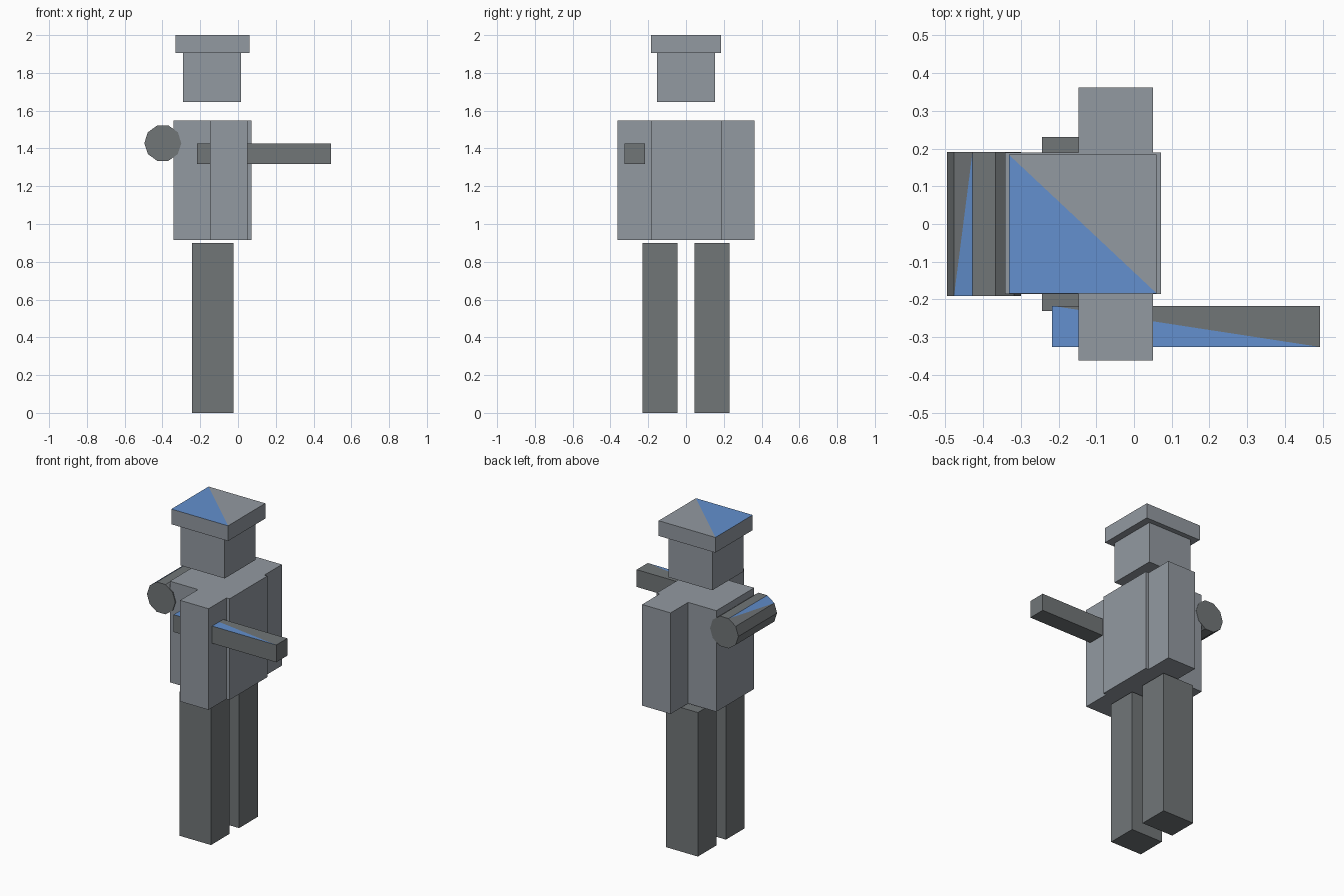
import bpy
import bmesh
import math
from mathutils import Vector

if "Cube" in bpy.data.objects:
    bpy.data.objects.remove(bpy.data.objects["Cube"], do_unlink=True)


def material(name, rgb):
    mat = bpy.data.materials.new(name)
    mat.use_nodes = True
    color = (*rgb, 1)
    mat.diffuse_color = color
    mat.node_tree.nodes["Principled BSDF"].inputs["Base Color"].default_value = color
    return mat


light_grey = material("light grey", (0.29, 0.32, 0.355))
dark_grey = material("dark grey", (0.165, 0.18, 0.187))
blue = material("blue", (0.125, 0.28, 0.62))


def finish(name, bm, mat):
    mesh = bpy.data.meshes.new(name)
    bm.normal_update()
    bm.to_mesh(mesh)
    bm.free()
    mesh.materials.append(mat)
    mesh.materials.append(blue)
    obj = bpy.data.objects.new(name, mesh)
    bpy.context.collection.objects.link(obj)


def paint_half(face, start, end):
    """Split a four-sided face from start to end and paint the half nearest -y."""
    def nearest(p):
        return min(face.verts, key=lambda v: (v.co.xy - Vector(p)).length)
    halves = [face, bmesh.utils.face_split(face, nearest(start), nearest(end))[0]]
    min(halves, key=lambda f: f.calc_center_median().y).material_index = 1


def box(name, x, y, z, mat, painted_top=False):
    bm = bmesh.new()
    bmesh.ops.create_cube(bm, size=1)
    for v in bm.verts:
        v.co = [r[0] if c < 0 else r[1] for c, r in zip(v.co, (x, y, z))]
    if painted_top:
        bm.normal_update()
        top = max(bm.faces, key=lambda f: f.normal.z)
        paint_half(top, (x[0], y[1]), (x[1], y[0]))
    finish(name, bm, mat)


# Head and hat
box("head", (-0.29, 0.015), (-0.153, 0.153), (1.647, 1.905), light_grey)
box("hat", (-0.332, 0.06), (-0.184, 0.184), (1.905, 2), light_grey, True)

# Torso, arms and legs
box("torso", (-0.342, 0.071), (-0.185, 0.189), (0.915, 1.547), light_grey)
for side, sign in (("left", 1), ("right", -1)):
    arm_y = sorted((sign * 0.185, sign * 0.362))
    leg_y = sorted((sign * 0.046, sign * 0.231))
    box(side + "_arm", (-0.147, 0.05), arm_y, (0.915, 1.547), light_grey)
    box(side + "_leg", (-0.244, -0.025), leg_y, (0, 0.9), dark_grey)

# Long bar through the right arm
box("held_bar", (-0.217, 0.493), (-0.326, -0.217), (1.317, 1.425), dark_grey, True)

# Ten-sided roll across the back, lying along y with a corner pointing along x
radius = 0.098
bm = bmesh.new()
bmesh.ops.create_cone(bm, cap_ends=True, segments=10, radius1=radius,
                      radius2=radius, depth=0.382)
for v in bm.verts:
    v.co = v.co.yzx + Vector((-0.398, 0, 1.428))
bm.normal_update()
tilt = math.tau * 0.35
slope_normal = Vector((math.cos(tilt), 0, math.sin(tilt)))
slope = max(bm.faces, key=lambda f: f.normal.dot(slope_normal))
paint_half(slope, (-0.477, -0.191), (-0.428, 0.191))
finish("back_roll", bm, dark_grey)
